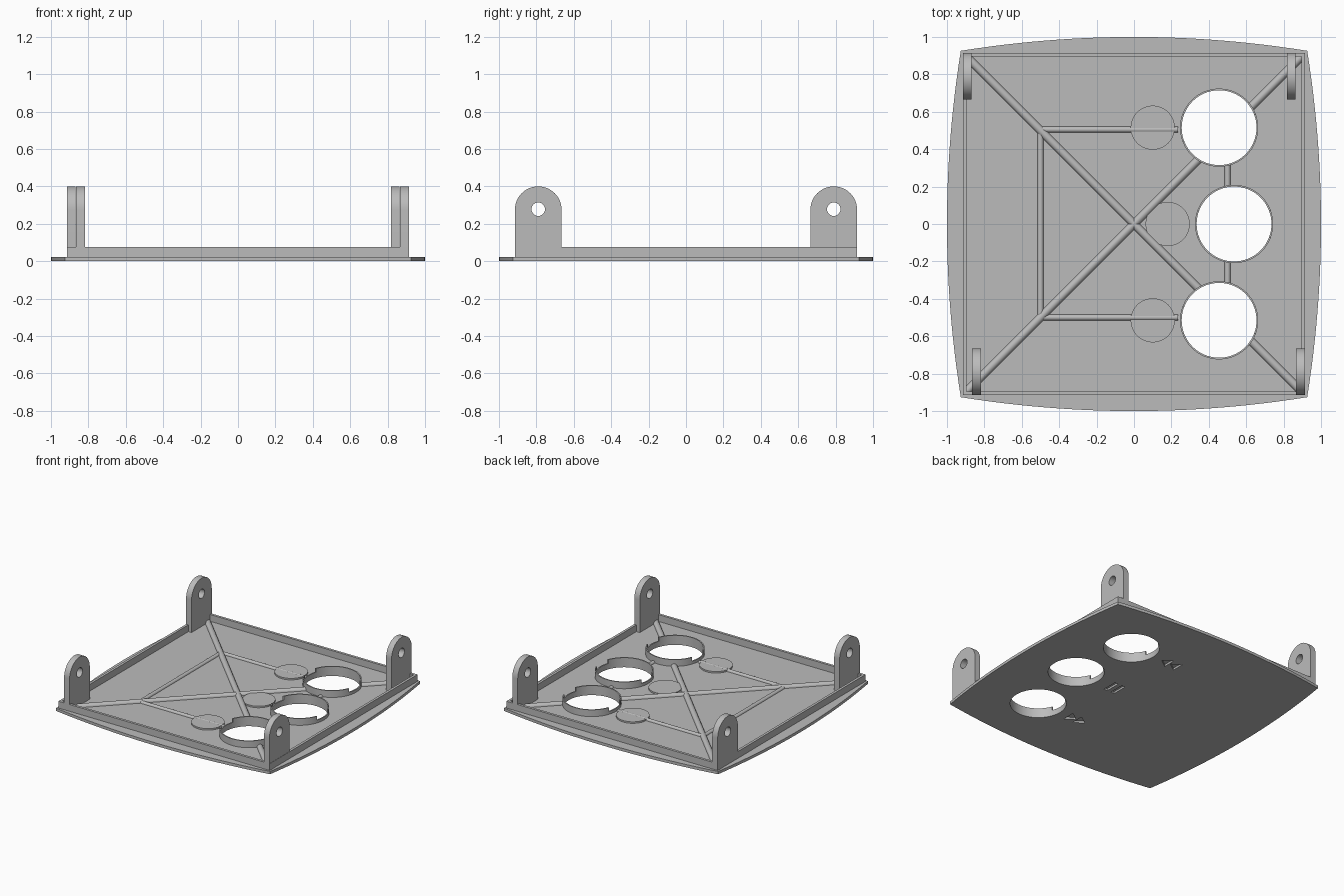
import bpy, bmesh, math
from mathutils import Vector

if "Cube" in bpy.data.objects:
    bpy.data.objects.remove(bpy.data.objects["Cube"])

grey = bpy.data.materials.new("plain grey")
grey.use_nodes = True
grey.diffuse_color = (0.5, 0.5, 0.5, 1)
grey.node_tree.nodes["Principled BSDF"].inputs["Base Color"].default_value = (0.5, 0.5, 0.5, 1)

PLATE = 0.022      # plate thickness
RIM_TOP = 0.075
HOLE_R = 0.2
HOLES = [(0.455, 0.515), (0.535, 0), (0.455, -0.515)]
BUTTONS = [(0.1, 0.515), (0.18, 0), (0.1, -0.515)]


def prism(name, outline, low, high, axis="z"):
    """Extrude a flat outline along z, or along x with the outline in y and z."""
    def place(p, d):
        return (p[0], p[1], d) if axis == "z" else (d, p[0], p[1])
    bm = bmesh.new()
    base = bm.faces.new([bm.verts.new(place(p, low)) for p in outline])
    moved = bmesh.ops.extrude_face_region(bm, geom=[base])["geom"]
    offset = Vector(place((0, 0), high - low))
    bmesh.ops.translate(bm, vec=offset, verts=[v for v in moved if isinstance(v, bmesh.types.BMVert)])
    bmesh.ops.recalc_face_normals(bm, faces=bm.faces)
    mesh = bpy.data.meshes.new(name)
    bm.to_mesh(mesh)
    bm.free()
    mesh.materials.append(grey)
    obj = bpy.data.objects.new(name, mesh)
    bpy.context.collection.objects.link(obj)
    return obj


def arc(cx, cy, r, start=0, end=360, steps=64):
    """Points on an arc; a full turn leaves out the repeated last point."""
    count = steps if end - start == 360 else steps + 1
    angles = [math.radians(start + (end - start) * i / steps) for i in range(count)]
    return [(cx + r * math.cos(a), cy + r * math.sin(a)) for a in angles]


def rect(x0, y0, x1, y1):
    return [(x0, y0), (x1, y0), (x1, y1), (x0, y1)]


def activate(obj):
    bpy.ops.object.select_all(action="DESELECT")
    obj.select_set(True)
    bpy.context.view_layer.objects.active = obj


def cut(obj, cutter):
    """Subtract the cutter and remove it."""
    activate(obj)
    mod = obj.modifiers.new("cut", "BOOLEAN")
    mod.operation = "DIFFERENCE"
    mod.solver = "EXACT"
    mod.object = cutter
    bpy.ops.object.modifier_apply(modifier=mod.name)
    bpy.data.objects.remove(cutter)


def smooth(obj):
    activate(obj)
    bpy.ops.object.shade_smooth_by_angle(angle=math.radians(30))


def cut_holes(obj, radius):
    for x, y in HOLES:
        cut(obj, prism("hole_cutter", arc(x, y, radius), -0.1, 0.2))


# Base plate: four shallow bowed edges
half, bulge = 0.926, 0.074
edge = [(-half + 2 * half * i / 24, -half - bulge * (1 - (i / 12 - 1) ** 2)) for i in range(24)]
outline = []
for turn in range(4):
    c, s = round(math.cos(turn * math.pi / 2)), round(math.sin(turn * math.pi / 2))
    outline += [(c * x - s * y, s * x + c * y) for x, y in edge]
plate = prism("base_plate", outline, 0, PLATE)
cut_holes(plate, HOLE_R)

# Recessed button symbols on the underside
for (x, y), way in zip(BUTTONS, (1, 0, -1)):
    for shift in (-0.04, 0.04):
        if way:
            tip = [(x + shift - way * 0.035, y - 0.05), (x + shift + way * 0.035, y),
                   (x + shift - way * 0.035, y + 0.05)]
        else:
            tip = rect(x + shift * 0.8 - 0.015, y - 0.06, x + shift * 0.8 + 0.015, y + 0.06)
        cut(plate, prism("symbol_cutter", tip, -0.05, 0.015))
smooth(plate)

# Rim wall
rim = prism("rim_wall", rect(-0.915, -0.915, 0.915, 0.915), PLATE - 0.002, RIM_TOP)
cut(rim, prism("rim_cutter", rect(-0.895, -0.895, 0.895, 0.895), -0.1, 0.2))

# Button pads on the inside
for i, (x, y) in enumerate(BUTTONS):
    smooth(prism(f"button_pad_{i + 1}", arc(x, y, 0.118, steps=48), PLATE - 0.002, 0.034))

# Collars around the holes, taller at front and back
for i, (x, y) in enumerate(HOLES):
    collar = prism(f"hole_collar_{i + 1}", arc(x, y, HOLE_R + 0.009), PLATE - 0.002, RIM_TOP)
    cut(collar, prism("bore_cutter", arc(x, y, HOLE_R), -0.1, 0.2))
    cut(collar, prism("notch_cutter", rect(x - 0.3, y - 0.07, x + 0.3, y + 0.07), 0.045, 0.2))
    smooth(collar)


# Round stiffening ribs, half sunk in the plate
def rib(name, a, b, radius):
    a, b = Vector((*a, PLATE)), Vector((*b, PLATE))
    profile = [(radius * math.cos(t * math.pi / 10), radius * math.sin(t * math.pi / 10))
               for t in range(11)]
    obj = prism(name, profile, 0, (b - a).length)
    obj.matrix_world = (b - a).to_track_quat("Z", "Y").to_matrix().to_4x4()
    along = (b - a).normalized()
    up = Vector((0, 0, 1))
    side = up.cross(along)
    for v in obj.data.vertices:
        x, y, z = v.co
        v.co = a + side * x + up * (y - 0.001) + along * z
    obj.matrix_world.identity()
    bm = bmesh.new()
    bm.from_mesh(obj.data)
    bmesh.ops.recalc_face_normals(bm, faces=bm.faces)
    bm.to_mesh(obj.data)
    bm.free()
    return obj


ribs = [
    rib("diagonal_rib_a", (-0.895, 0.895), (0.895, -0.895), 0.022),
    rib("diagonal_rib_b", (-0.895, -0.895), (0.895, 0.895), 0.022),
    rib("cross_rib", (-0.5, -0.505), (-0.5, 0.505), 0.016),
    rib("back_rib", (-0.5, 0.505), (0.235, 0.505), 0.016),
    rib("front_rib", (-0.5, -0.5), (0.235, -0.5), 0.016),
    rib("collar_rib", (0.5, -0.4), (0.5, 0.4), 0.016),
]
for obj in ribs:
    cut_holes(obj, HOLE_R + 0.004)
    smooth(obj)

# Corner mounting tabs with pin holes
TABS = {
    "front_right_tab": (-0.865, -0.79), "front_left_tab": (0.866, -0.79),
    "back_right_tab": (-0.915, 0.79), "back_left_tab": (0.817, 0.79),
}
for name, (x, y) in TABS.items():
    shape = [(y - 0.125, PLATE - 0.002), (y + 0.125, PLATE - 0.002)]
    shape += arc(y, 0.275, 0.125, 0, 180, 24)
    tab = prism(name, shape, x, x + 0.047, "x")
    cut(tab, prism("pin_cutter", arc(y, 0.278, 0.036, steps=32), x - 0.1, x + 0.2, "x"))
    smooth(tab)
